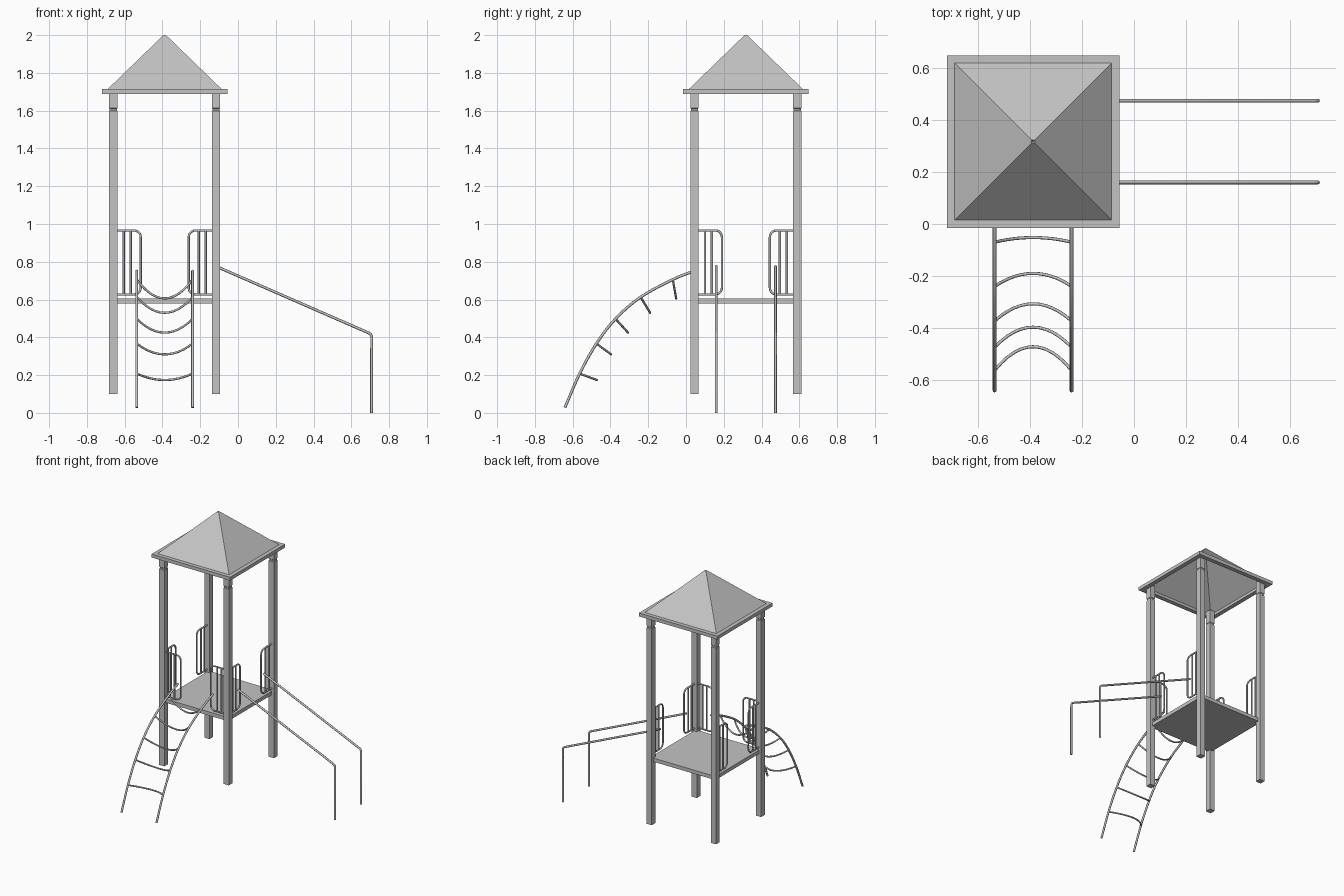
import bpy, bmesh, math
from mathutils import Vector

if "Cube" in bpy.data.objects:
    bpy.data.objects.remove(bpy.data.objects["Cube"])

CX, CY = -0.388, 0.317      # tower centre
P = 0.272                   # post offset from the centre

grey = bpy.data.materials.new("plain grey")
grey.diffuse_color = (0.55, 0.55, 0.55, 1)
grey.use_nodes = True
grey.node_tree.nodes["Principled BSDF"].inputs["Base Color"].default_value = grey.diffuse_color


def finish(name, bm):
    bmesh.ops.recalc_face_normals(bm, faces=bm.faces)
    me = bpy.data.meshes.new(name)
    bm.to_mesh(me)
    bm.free()
    me.materials.append(grey)
    ob = bpy.data.objects.new(name, me)
    bpy.context.collection.objects.link(ob)
    return ob


def square_loft(name, x, y, rings, cap=True, closed=False):
    """Stack of square rings given as (half width, z)."""
    bm = bmesh.new()
    loops = [[bm.verts.new((x + sx * h, y + sy * h, z))
              for sx, sy in ((-1, -1), (1, -1), (1, 1), (-1, 1))] for h, z in rings]
    pairs = list(zip(loops, loops[1:]))
    if closed:
        pairs.append((loops[-1], loops[0]))
    for a, b in pairs:
        for i in range(4):
            j = (i + 1) % 4
            bm.faces.new((a[i], a[j], b[j], b[i]))
    if cap:
        bm.faces.new(loops[0])
        bm.faces.new(loops[-1])
    return finish(name, bm)


def tube(name, paths, r):
    """Round tubes along several paths, joined as one mesh."""
    cu = bpy.data.curves.new(name, 'CURVE')
    cu.dimensions = '3D'
    cu.bevel_depth = r
    cu.bevel_resolution = 2
    cu.use_fill_caps = True
    for pts in paths:
        sp = cu.splines.new('POLY')
        sp.points.add(len(pts) - 1)
        for p, co in zip(sp.points, pts):
            p.co = (*co, 1)
    tmp = bpy.data.objects.new(name + "_path", cu)
    bpy.context.collection.objects.link(tmp)
    dg = bpy.context.evaluated_depsgraph_get()
    me = bpy.data.meshes.new_from_object(tmp.evaluated_get(dg))
    bpy.data.objects.remove(tmp)
    me.name = name
    me.materials.clear()
    me.materials.append(grey)
    ob = bpy.data.objects.new(name, me)
    bpy.context.collection.objects.link(ob)
    bpy.context.view_layer.objects.active = ob
    ob.select_set(True)
    bpy.ops.object.shade_smooth_by_angle(angle=math.radians(50))
    ob.select_set(False)
    return ob


def smooth_path(pts, n=5):
    """Catmull-Rom curve through the points."""
    v = [Vector(p) for p in pts]
    v = [2 * v[0] - v[1]] + v + [2 * v[-1] - v[-2]]
    out = []
    for i in range(1, len(v) - 2):
        a, b, c, d = v[i - 1:i + 3]
        for k in range(n):
            t = k / n
            out.append(0.5 * (2 * b + (c - a) * t + (2 * a - 5 * b + 4 * c - d) * t ** 2
                              + (3 * b - a - 3 * c + d) * t ** 3))
    return out + [v[-2]]


# Four posts with a groove near the top
for sx, nx in ((-1, "left"), (1, "right")):
    for sy, ny in ((-1, "front"), (1, "back")):
        square_loft(f"{ny}_{nx}_post", CX + sx * P, CY + sy * P,
                    [(0.022, 0.10), (0.022, 1.597), (0.019, 1.600),
                     (0.019, 1.610), (0.022, 1.613), (0.022, 1.712)])

# Deck
square_loft("deck", CX, CY, [(0.275, 0.578), (0.275, 0.606)])

# Roof: open frame and hollow pyramid
square_loft("roof_frame", CX, CY, [(0.332, 1.688), (0.332, 1.714), (0.299, 1.714), (0.299, 1.688)],
            cap=False, closed=True)
square_loft("roof", CX, CY, [(0.298, 1.708), (0.302, 1.714), (0.007, 2.0), (0.001, 1.993)],
            cap=False, closed=True)


# Guard rails: a rounded loop and two bars beside each post on three sides
def guard(name, place):
    inner, outer, top, low, c = 0.26, 0.127, 0.966, 0.627, 0.035
    path = [(inner, top)]
    for zc, a0 in ((top - c, 90), (low + c, 180)):
        for k in range(6):
            a = math.radians(a0 + 18 * k)
            path.append((outer + c + c * math.cos(a), zc + c * math.sin(a)))
    path.append((inner, low))
    bars = [[(u, low), (u, top)] for u in (0.18, 0.217)]
    tube(name, [[place(u, z) for u, z in p] for p in [path] + bars], 0.006)


for s, end in ((-1, "a"), (1, "b")):
    guard(f"front_guard_{end}", lambda u, z: (CX + s * u, CY - P, z))
    guard(f"left_guard_{end}", lambda u, z: (CX - P, CY + s * u, z))
    guard(f"right_guard_{end}", lambda u, z: (CX + P, CY + s * u, z))

# Arched ladder: two side rails
W = 0.148
arc = [(-0.641, 0.028), (-0.563, 0.208), (-0.474, 0.367), (-0.373, 0.498),
       (-0.24, 0.613), (-0.07, 0.706), (0.042, 0.751)]
tube("ladder_rails", [smooth_path([(CX + s * W, y, z) for y, z in arc]) for s in (-1, 1)], 0.0075)

# Ladder rungs sag between the rails
mids = [(-0.472, 0.174), (-0.397, 0.31), (-0.307, 0.425), (-0.19, 0.53), (-0.052, 0.606)]
rungs = []
for (y0, z0), (y1, z1) in zip(arc[1:6], mids):
    row = []
    for k in range(13):
        t = -1 + k / 6
        f = 1 - t * t
        row.append((CX + t * W, y0 + (y1 - y0) * f, z0 + (z1 - z0) * f))
    rungs.append(row)
tube("ladder_rungs", rungs, 0.006)

# Sloping hand bars on the right side, each with a straight leg
bars = [[(CX + P, CY + s * 0.157, 0.776), (0.690, CY + s * 0.157, 0.424),
         (0.702, CY + s * 0.157, 0.417), (0.7075, CY + s * 0.157, 0.405),
         (0.7075, CY + s * 0.157, 0.0)] for s in (-1, 1)]
tube("slope_bars", bars, 0.0075)
